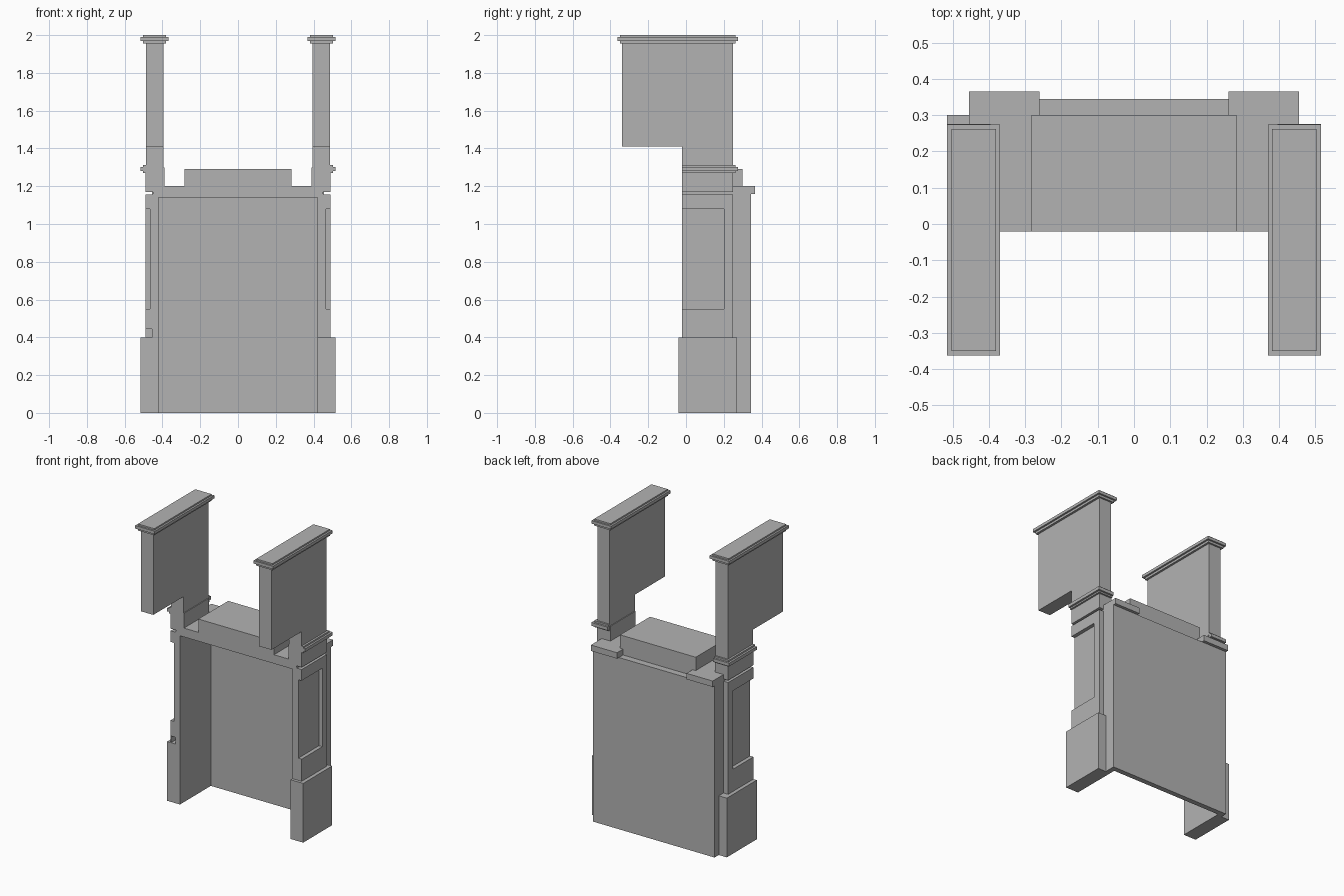
import bpy
import bmesh
from mathutils import Vector

if "Cube" in bpy.data.objects:
    bpy.data.objects.remove(bpy.data.objects["Cube"], do_unlink=True)

# One plain grey for the whole model
grey = bpy.data.materials.new("plain grey")
grey.use_nodes = True
colour = (0.45, 0.45, 0.45, 1)
grey.diffuse_color = colour
for node in grey.node_tree.nodes:
    if node.type == 'BSDF_PRINCIPLED':
        node.inputs["Base Color"].default_value = colour


def finish(name, bm):
    bmesh.ops.recalc_face_normals(bm, faces=bm.faces)
    mesh = bpy.data.meshes.new(name)
    bm.to_mesh(mesh)
    bm.free()
    mesh.materials.append(grey)
    obj = bpy.data.objects.new(name, mesh)
    bpy.context.collection.objects.link(obj)
    return obj


def box(name, x, y, z):
    """Box from (low, high) pairs."""
    bm = bmesh.new()
    bmesh.ops.create_cube(bm, size=1)
    for v in bm.verts:
        v.co = Vector([(lo + hi) / 2 + c * (hi - lo)
                       for c, (lo, hi) in zip(v.co, (x, y, z))])
    return finish(name, bm)


def slab(name, x, outline):
    """Extrude a (y, z) outline between two x values."""
    bm = bmesh.new()
    face = bm.faces.new([bm.verts.new((x[0], y, z)) for y, z in outline])
    out = bmesh.ops.extrude_face_region(bm, geom=[face])
    moved = [g for g in out["geom"] if isinstance(g, bmesh.types.BMVert)]
    bmesh.ops.translate(bm, verts=moved, vec=(x[1] - x[0], 0, 0))
    return finish(name, bm)


def cut(obj, x, y, z):
    """Cut a box-shaped recess and discard the cutter."""
    cutter = box("cutter", x, y, z)
    cutter.hide_render = True
    mod = obj.modifiers.new("recess", 'BOOLEAN')
    mod.operation = 'DIFFERENCE'
    mod.solver = 'EXACT'
    mod.object = cutter
    bpy.context.view_layer.objects.active = obj
    bpy.ops.object.modifier_apply(modifier=mod.name)
    bpy.data.objects.remove(cutter, do_unlink=True)


FRONT = -0.02
PIER_BACK = 0.25

for side, s in (("left", 1), ("right", -1)):
    def span(a, b):
        return tuple(sorted((s * a, s * b)))

    # Foot block, slightly further back on the right
    foot_y = (-0.04, 0.27) if s > 0 else (FRONT, 0.3)
    box(side + "_foot", span(0.42, 0.515), foot_y, (0, 0.4))

    # Pier shaft with a sunken outer panel that is open at the front
    shaft = box(side + "_shaft", span(0.42, 0.49), (FRONT, PIER_BACK), (0.3, 1.155))
    cut(shaft, span(0.465, 0.6), (-0.1, 0.2), (0.55, 1.08))
    if s < 0:
        cut(shaft, span(0.445, 0.487), (-0.1, 0.03), (0.4, 0.445))

    # Deep reveal that joins the pier to the back wall
    box(side + "_reveal", span(0.42, 0.455), (FRONT, 0.345), (0, 1.16))

    # Block above the groove
    box(side + "_neck", span(0.39, 0.49), (FRONT, PIER_BACK), (1.17, 1.3))

    # Upper pier with a forward overhang
    slab(side + "_upper_pier", span(0.395, 0.488),
         [(FRONT, 1.2), (PIER_BACK, 1.2), (PIER_BACK, 1.97),
          (-0.34, 1.97), (-0.34, 1.41), (FRONT, 1.41)])

    # Stepped mouldings around the pier and under the top
    for part, grow, z in (("thin", 0.012, (1.27, 1.313)),
                          ("wide", 0.025, (1.28, 1.302))):
        box(side + "_moulding_" + part, span(0.395, 0.49 + grow),
            (FRONT, PIER_BACK + grow), z)
    for part, grow, z in (("thin", 0.012, (1.955, 2.0)),
                          ("wide", 0.024, (1.97, 1.99))):
        box(side + "_cap_" + part, span(0.393 - grow, 0.491 + grow),
            (-0.338 - grow, PIER_BACK + grow), z)

    # Projecting block on the rear corner
    box(side + "_rear_block", span(0.26, 0.455), (0.2, 0.365), (1.16, 1.2))

# Back wall, lintel and raised middle
box("back_wall", (-0.455, 0.455), (0.31, 0.345), (0, 1.16))
box("lintel", (-0.43, 0.43), (FRONT, 0.345), (1.14, 1.16))
box("lintel_top", (-0.45, 0.45), (FRONT, 0.3), (1.15, 1.2))
box("raised_middle", (-0.283, 0.283), (FRONT, 0.3), (1.19, 1.29))
